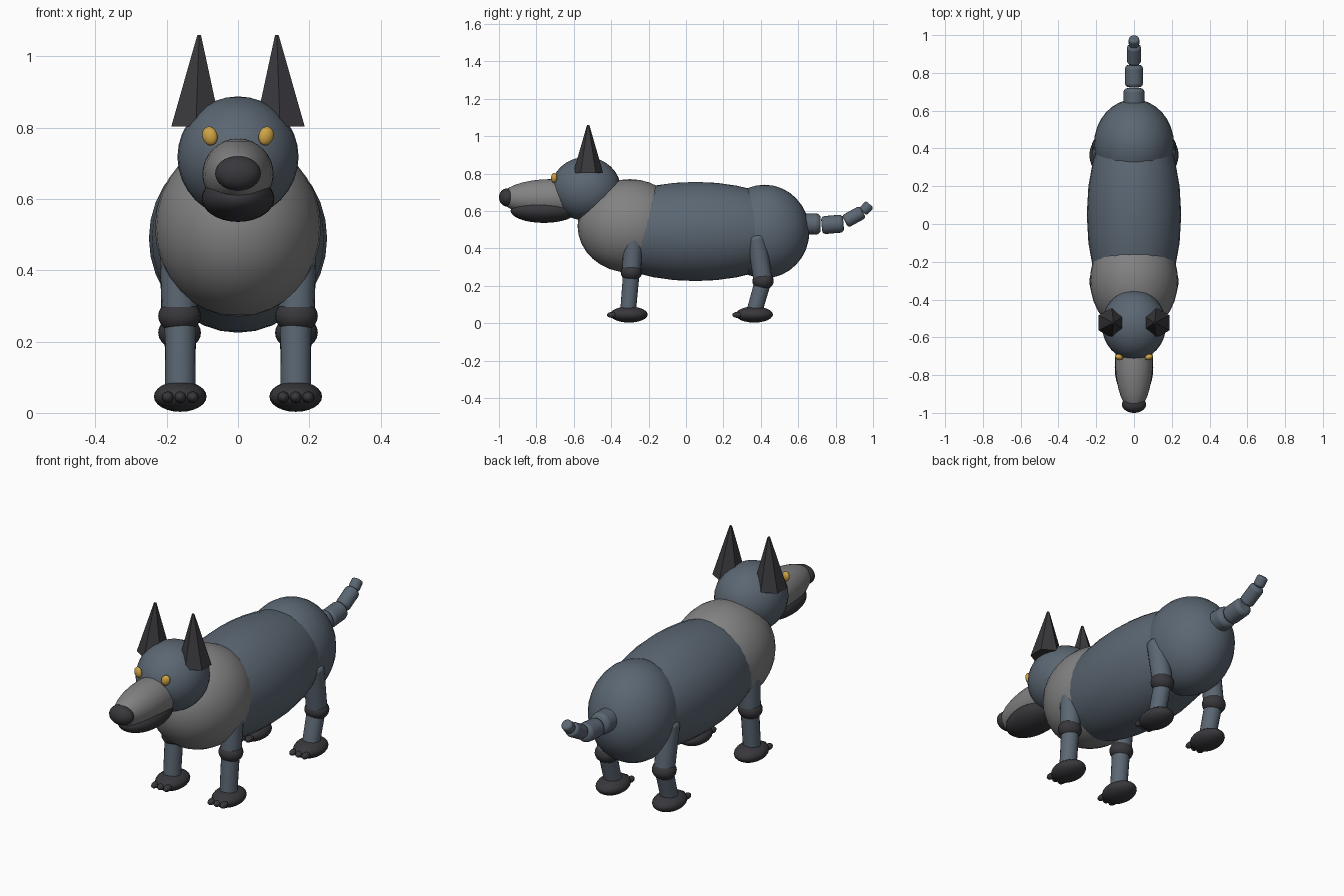
import bpy
import math
from mathutils import Vector

if "Cube" in bpy.data.objects:
    bpy.data.objects.remove(bpy.data.objects["Cube"])


def material(name, rgb):
    m = bpy.data.materials.new(name)
    m.diffuse_color = (*rgb, 1)
    m.use_nodes = True
    m.node_tree.nodes["Principled BSDF"].inputs["Base Color"].default_value = m.diffuse_color
    return m


SLATE = material("slate fur", (0.105, 0.135, 0.17))
GRAY = material("gray fur", (0.225, 0.225, 0.225))
DARK = material("dark fur", (0.04, 0.038, 0.044))
GOLD = material("gold eye", (0.62, 0.37, 0.06))


def finish(name, mat, smooth=True):
    o = bpy.context.object
    o.name = name
    o.data.materials.append(mat)
    if smooth:
        bpy.ops.object.shade_smooth_by_angle(angle=math.radians(40))
    return o


def ball(name, mat, loc, radii, rot=(0, 0, 0), seg=32, rings=16):
    bpy.ops.mesh.primitive_uv_sphere_add(segments=seg, ring_count=rings, radius=1,
                                         location=loc, rotation=rot)
    bpy.context.object.scale = radii
    return finish(name, mat)


def tube(name, mat, a, b, r1, r2, bevel=0.0, sides=20):
    a, b = Vector(a), Vector(b)
    d = b - a
    bpy.ops.mesh.primitive_cone_add(vertices=sides, radius1=r1, radius2=r2, depth=d.length,
                                    location=(a + b) / 2,
                                    rotation=d.to_track_quat('Z', 'Y').to_euler())
    o = finish(name, mat)
    if bevel:
        m = o.modifiers.new("rounded ends", 'BEVEL')
        m.width, m.segments = bevel, 3
        m.limit_method, m.angle_limit = 'ANGLE', math.radians(50)
    return o


# Torso
ball("body", SLATE, (0, 0.05, 0.49), (0.25, 0.58, 0.265), seg=24, rings=16)
ball("chest", GRAY, (0, -0.30, 0.52), (0.233, 0.28, 0.25))
ball("rump", SLATE, (0, 0.42, 0.49), (0.212, 0.24, 0.25))

# Head
ball("head", SLATE, (0, -0.535, 0.718), (0.17, 0.186, 0.17))
ball("muzzle", GRAY, (0, -0.72, 0.67), (0.1, 0.27, 0.1))
ball("jaw", DARK, (0, -0.76, 0.602), (0.102, 0.178, 0.066))
ball("nose", DARK, (0, -0.955, 0.672), (0.064, 0.045, 0.049))

# Tail, from base to tip
tail = [(0.61, 0.53, 0.72, 0.53, 0.056), (0.725, 0.523, 0.842, 0.533, 0.048),
        (0.85, 0.543, 0.945, 0.595, 0.037), (0.945, 0.595, 0.983, 0.635, 0.028)]
for i, (y1, z1, y2, z2, r) in enumerate(tail):
    tube(f"tail_segment_{i + 1}", SLATE, (0, y1, z1), (0, y2, z2), r, r, bevel=r * 0.4)

# Leg joints as (y, z): hip, knee, ankle, and paw centre y
legs = {"front": ((-0.28, 0.47), (-0.292, 0.272), (-0.31, 0.06), -0.305),
        "rear": ((0.375, 0.47), (0.412, 0.225), (0.365, 0.06), 0.365)}

for s, side in ((-1, "right"), (1, "left")):
    # Eyes and six-sided ears
    ball(f"{side}_eye", GOLD, (s * 0.079, -0.705, 0.777), (0.022, 0.016, 0.027),
         rot=(0, s * 0.3, s * 0.3), seg=16, rings=8)
    bpy.ops.mesh.primitive_cone_add(vertices=6, radius1=0.08, radius2=0.006, depth=0.257,
                                    location=(s * 0.118, -0.523, 0.9315))
    ear = finish(f"{side}_ear", DARK, smooth=False)
    for v in ear.data.vertices:
        if v.co.z > 0:
            v.co.x -= s * 0.009

    # Legs with knee joint, paw and three toes
    for part, (hip, knee, ankle, paw_y) in legs.items():
        x = s * 0.162
        name = f"{side}_{part}"
        tube(f"{name}_upper_leg", SLATE, (s * 0.168, *hip), (s * 0.164, *knee), 0.052, 0.05,
             bevel=0.02)
        ball(f"{name}_knee", DARK, (s * 0.164, *knee), (0.06, 0.057, 0.048), seg=20, rings=12)
        tube(f"{name}_lower_leg", SLATE, (x, *knee), (x, *ankle), 0.044, 0.042)
        ball(f"{name}_paw", DARK, (x, paw_y, 0.046), (0.074, 0.1, 0.043), seg=24, rings=12)
        for k in (-1, 0, 1):
            ball(f"{name}_toe_{k + 2}", DARK, (x + k * 0.035, paw_y - 0.09, 0.044),
                 (0.017, 0.028, 0.016), seg=12, rings=8)
